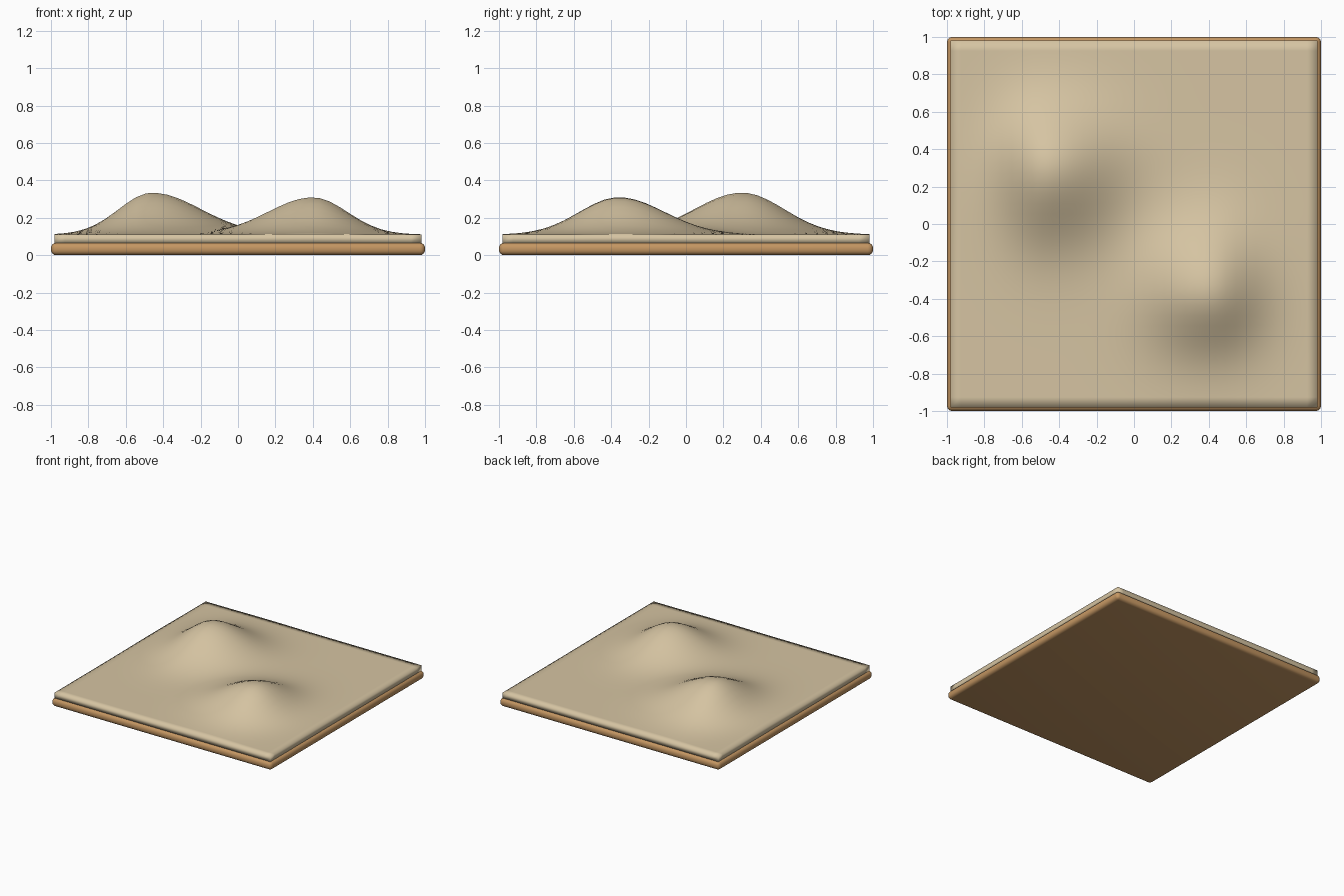
import bpy, bmesh, math

if "Cube" in bpy.data.objects:
    bpy.data.objects.remove(bpy.data.objects["Cube"])

def material(name, rgb):
    m = bpy.data.materials.new(name)
    m.diffuse_color = (*rgb, 1)
    m.use_nodes = True
    m.node_tree.nodes["Principled BSDF"].inputs["Base Color"].default_value = m.diffuse_color
    return m

def add_object(name, bm, mat):
    mesh = bpy.data.meshes.new(name)
    bmesh.ops.recalc_face_normals(bm, faces=bm.faces)
    bm.to_mesh(mesh)
    bm.free()
    mesh.materials.append(mat)
    for p in mesh.polygons:
        p.use_smooth = True
    ob = bpy.data.objects.new(name, mesh)
    bpy.context.collection.objects.link(ob)
    return ob

wood = material("warm wood", (0.552, 0.305, 0.122))
sand = material("pale sand", (0.67, 0.552, 0.362))

# Rounded wooden base board
bm = bmesh.new()
bmesh.ops.create_cube(bm, size=1)
for v in bm.verts:
    v.co = (v.co.x * 2, v.co.y * 2, (v.co.z + 0.5) * 0.066)
bmesh.ops.bevel(bm, geom=list(bm.edges), offset=0.028, segments=4, profile=0.5,
                affect='EDGES', clamp_overlap=True)
add_object("base_board", bm, wood)

# Hills: centre x, centre y, height, then spreads to left, right, front, back
HILLS = [(-0.46, 0.30, 0.225, 0.178, 0.262, 0.255, 0.225),
         (0.40, -0.36, 0.20, 0.185, 0.185, 0.21, 0.245)]
HILLS[1] = HILLS[1][:3] + (0.24,) + HILLS[1][4:]

def height(x, y):
    z = 0.11
    for cx, cy, h, left, right, front, back in HILLS:
        u = (x - cx) / (left if x < cx else right)
        v = (y - cy) / (front if y < cy else back)
        z += h * math.exp(-(u * u + v * v) / 2)
    return z

# Terrain slab: grid with soft hills and skirt walls
bm = bmesh.new()
bmesh.ops.create_grid(bm, x_segments=36, y_segments=36, size=0.98)
rim = [e for e in bm.edges if e.is_boundary]
for v in bm.verts:
    v.co.z = height(v.co.x, v.co.y)
skirt = bmesh.ops.extrude_edge_only(bm, edges=rim)["geom"]
for v in (g for g in skirt if isinstance(g, bmesh.types.BMVert)):
    v.co.z = 0.062
bmesh.ops.holes_fill(bm, edges=[e for e in bm.edges if e.is_boundary], sides=0)
add_object("terrain_slab", bm, sand)
